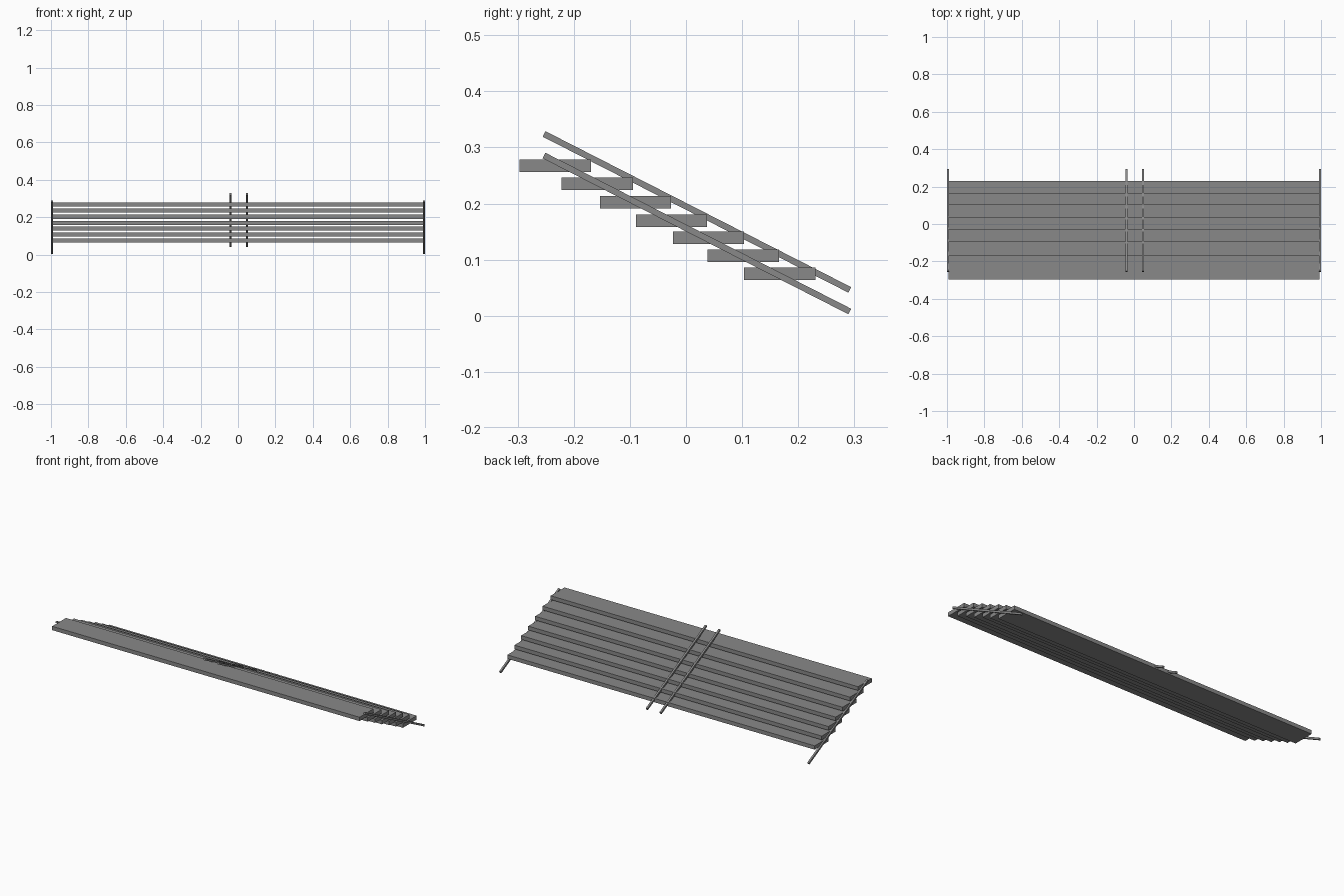
import bpy
from math import atan2, hypot

old = bpy.data.objects.get("Cube")
if old:
    bpy.data.objects.remove(old, do_unlink=True)

grey = bpy.data.materials.new("plain grey")
grey.use_nodes = True
COLOR = (0.25, 0.25, 0.25, 1)
grey.diffuse_color = COLOR
grey.node_tree.nodes["Principled BSDF"].inputs["Base Color"].default_value = COLOR


def box(name, center, size, tilt=0.0):
    bpy.ops.mesh.primitive_cube_add(size=1, location=center, rotation=(tilt, 0, 0))
    obj = bpy.context.object
    obj.name = name
    obj.scale = size
    obj.data.materials.append(grey)
    return obj


# Overlapping treads, from the top step at the front to the lowest at the back
treads = [(-0.233, 0.267), (-0.158, 0.235), (-0.090, 0.202), (-0.026, 0.169),
          (0.040, 0.139), (0.102, 0.107), (0.167, 0.075)]
for i, (y, z) in enumerate(treads):
    box(f"tread_{i + 1}", (0, y, z), (1.984, 0.127, 0.0225))

# Sloping bars: one at each end, and a raised pair near the middle
TOP, BOTTOM = (-0.253, 0.2855), (0.292, 0.0075)
run, drop = BOTTOM[0] - TOP[0], BOTTOM[1] - TOP[1]
slope, length = atan2(drop, run), hypot(run, drop)
mid_y, mid_z = (TOP[0] + BOTTOM[0]) / 2, (TOP[1] + BOTTOM[1]) / 2

bars = [("right_side_rail", -0.9945, 0), ("left_side_rail", 0.9945, 0),
        ("right_handrail", -0.04, 0.0385), ("left_handrail", 0.048, 0.0385)]
for name, x, lift in bars:
    box(name, (x, mid_y, mid_z + lift), (0.011, length, 0.011), slope)
